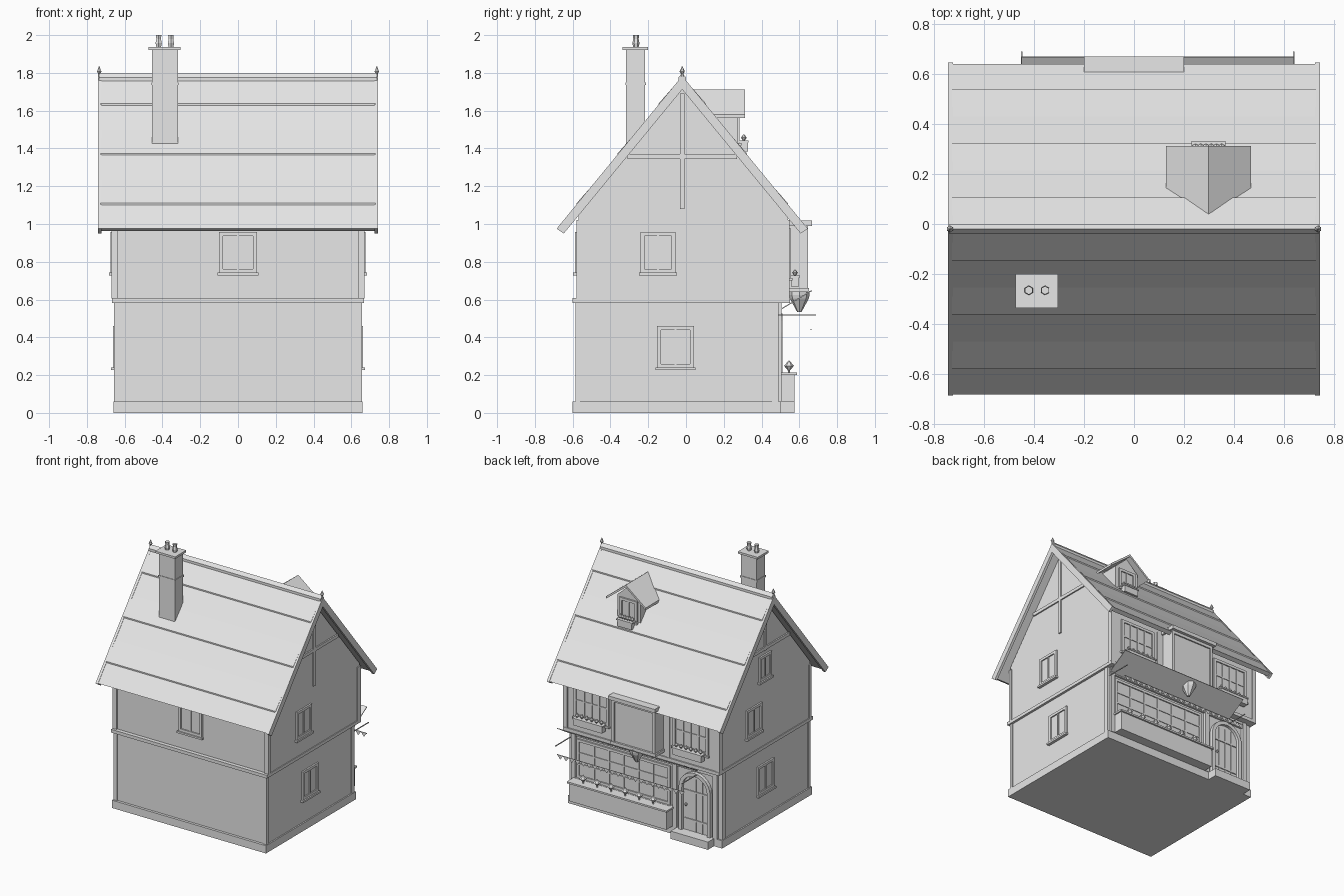
import bpy, bmesh, math
from mathutils import Matrix, Vector

cube = bpy.data.objects.get("Cube")
if cube:
    bpy.data.objects.remove(cube)

grey = bpy.data.materials.new("plain_grey")
grey.use_nodes = True
grey.diffuse_color = (0.8, 0.8, 0.8, 1)
grey.node_tree.nodes["Principled BSDF"].inputs["Base Color"].default_value = (0.8, 0.8, 0.8, 1)

RIDGE_Y, PITCH = -0.02, 1.216


def finish(name, bm):
    bmesh.ops.recalc_face_normals(bm, faces=bm.faces)
    mesh = bpy.data.meshes.new(name)
    bm.to_mesh(mesh)
    bm.free()
    mesh.materials.append(grey)
    obj = bpy.data.objects.new(name, mesh)
    bpy.context.scene.collection.objects.link(obj)
    return obj


def boxes(name, ranges, place=Matrix()):
    """Boxes given as (x0, x1, y0, y1, z0, z1), joined in one object."""
    bm = bmesh.new()
    for x0, x1, y0, y1, z0, z1 in ranges:
        mid = Vector((x0 + x1, y0 + y1, z0 + z1)) / 2
        size = Matrix.Diagonal((x1 - x0, y1 - y0, z1 - z0, 1))
        bmesh.ops.create_cube(bm, size=1, matrix=place @ Matrix.Translation(mid) @ size)
    return finish(name, bm)


def extrude(name, profile, axis, a, b):
    """Closed profile extruded along x (points are y, z) or y (points are x, z)."""
    bm = bmesh.new()
    verts = [bm.verts.new((a, p, q) if axis == "x" else (p, a, q)) for p, q in profile]
    face = bm.faces.new(verts)
    new = bmesh.ops.extrude_face_region(bm, geom=[face])["geom"]
    shift = (b - a, 0, 0) if axis == "x" else (0, b - a, 0)
    bmesh.ops.translate(bm, vec=shift, verts=[v for v in new if isinstance(v, bmesh.types.BMVert)])
    return finish(name, bm)


def turned(name, spots, rings, sides=6):
    """Stacked cone pieces, rings are (radius, height), repeated at each spot."""
    bm = bmesh.new()
    for spot in spots:
        for (r0, z0), (r1, z1) in zip(rings, rings[1:]):
            bmesh.ops.create_cone(bm, cap_ends=True, segments=sides, radius1=r0, radius2=r1, depth=z1 - z0,
                                  matrix=Matrix.Translation(Vector(spot) + Vector((0, 0, (z0 + z1) / 2))))
    return finish(name, bm)


def chevron(half, top, thick, cut):
    """Inverted V section of a roof, as offsets from its ridge line."""
    inner = half - cut
    right = [(0, top), (half, top - PITCH * half), (inner, top - thick - PITCH * inner), (0, top - thick)]
    return right + [(-p, q) for p, q in right[2:0:-1]]


def window(name, spot, turn, w, h, cols, rows, box=False):
    """Framed window; spot is the bottom middle on the wall, local +y is outward."""
    place = Matrix.Translation(spot) @ Matrix.Rotation(math.radians(turn), 4, "Z")
    f, s = 0.02, w / 2
    parts = [(-s, s, -0.01, 0.003, 0, h), (-s, -s + f, 0, 0.012, 0, h), (s - f, s, 0, 0.012, 0, h),
             (-s, s, 0, 0.012, h - f, h), (-s, s, 0, 0.012, 0, f),
             (-s - 0.008, s + 0.008, 0, 0.022, -0.014, 0)]
    for i in range(1, cols):
        u = -s + f + (w - 2 * f) * i / cols
        parts.append((u - 0.006, u + 0.006, 0, 0.009, 0, h))
    for i in range(1, rows):
        v = f + (h - 2 * f) * i / rows
        parts.append((-s, s, 0, 0.008, v - 0.005, v + 0.005))
    boxes(name, parts, place)
    if box:
        b = s * 0.82
        boxes(name + "_flower_box", [(-b, b, 0.012, 0.055, -0.045, 0.008),
                                     (-b - 0.006, b + 0.006, 0.008, 0.06, 0.002, 0.012)], place)
        n = 6
        spots = [place @ Vector((-b * 0.85 + 1.7 * b * i / (n - 1), 0.034, 0.012)) for i in range(n)]
        turned(name + "_flowers", spots, [(0.005, 0), (0.015, 0.015), (0.003, 0.032)])


# Walls, plinth and floor band
boxes("ground_floor", [(-0.65, 0.65, -0.58, 0.485, 0.01, 0.6)])
boxes("plinth", [(-0.66, 0.66, -0.6, 0.5, 0, 0.06)])
extrude("upper_floor", [(-0.57, 0.59), (0.54, 0.59), (0.54, 1.04), (RIDGE_Y, 1.72), (-0.57, 1.045)], "x", -0.662, 0.662)
boxes("floor_band", [(-0.668, 0.668, -0.6, 0.55, 0.582, 0.607)])

# Timber frame
posts = []
for s in (-1, 1):
    a, b = sorted((s * 0.625, s * 0.656))
    posts += [(a, b, 0.455, 0.491, 0.06, 0.585), (a, b, -0.586, -0.56, 0.06, 0.585)]
    a, b = sorted((s * 0.635, s * 0.669))
    posts += [(a, b, 0.51, 0.547, 0.605, 1.02), (a, b, -0.58, -0.555, 0.605, 1.02)]
    a, b = sorted((s * 0.65, s * 0.672))
    posts.append((a, b, -0.31, 0.27, 1.345, 1.37))
    posts.append((a, b, RIDGE_Y - 0.013, RIDGE_Y + 0.013, 1.08 if s > 0 else 1.34, 1.69))
    a, b = sorted((s * 0.215, s * 0.24))
    posts.append((a, b, 0.53, 0.547, 0.605, 1.0))
boxes("timber_frame", posts)

# Roof
to_ridge = lambda pts: [(p + RIDGE_Y, q) for p, q in pts]
extrude("roof", to_ridge(chevron(0.66, 1.78, 0.05, 0.03)), "x", -0.73, 0.73)
for name, a, b in (("left_bargeboard", 0.722, 0.742), ("right_bargeboard", -0.742, -0.722)):
    extrude(name, to_ridge(chevron(0.665, 1.784, 0.072, 0.038)), "x", a, b)
for i in range(3):
    for side, s in (("front", -1), ("back", 1)):
        up, low = 0.018 + 0.216 * i, 0.125 + 0.217 * i
        section = [(up, 1.781), (low, 1.79), (low, 1.775), (up, 1.775)]
        extrude(f"{side}_roof_course_{i + 1}", [(RIDGE_Y + s * d, z - PITCH * d) for d, z in section],
                "x", -0.727, 0.727)
extrude("ridge_cap", to_ridge(chevron(0.02, 1.8, 0.03, 0)), "x", -0.737, 0.737)
turned("ridge_finials", [(s * 0.735, RIDGE_Y, 1.78) for s in (-1, 1)],
       [(0.008, 0), (0.006, 0.015), (0.014, 0.027), (0.001, 0.056)])

# Chimney
boxes("chimney", [(-0.455, -0.318, -0.317, -0.216, 1.3, 1.925),
                  (-0.459, -0.314, -0.321, -0.212, 1.735, 1.75),
                  (-0.474, -0.304, -0.335, -0.2, 1.922, 1.938)])
turned("chimney_pots", [(x, -0.265, 1.935) for x in (-0.42, -0.355)],
       [(0.014, 0), (0.019, 0.022), (0.014, 0.045), (0.017, 0.065)])

# Dormer
DX = 0.298
extrude("dormer_wall", [(DX - 0.1, 1.35), (DX + 0.1, 1.35), (DX + 0.1, 1.6), (DX, 1.69), (DX - 0.1, 1.6)], "y", 0.05, 0.272)
drop = 0.133
bm = bmesh.new()
for s in (-1, 1):
    e = DX + s * 0.17
    tops = [(DX, 0.04, 1.713), (DX, 0.312, 1.713), (e, 0.312, 1.713 - drop), (e, 0.14, 1.713 - drop)]
    face = bm.faces.new([bm.verts.new(p) for p in tops])
    new = bmesh.ops.extrude_face_region(bm, geom=[face])["geom"]
    bmesh.ops.translate(bm, vec=(0, 0, -0.018), verts=[v for v in new if isinstance(v, bmesh.types.BMVert)])
finish("dormer_roof", bm)
window("dormer_window", (DX, 0.272, 1.43), 0, 0.15, 0.16, 2, 1, True)

# Windows
for x in (-0.425, 0.425):
    window("left_bay_window" if x > 0 else "right_bay_window", (x, 0.543, 0.715), 0, 0.3, 0.26, 4, 2, True)
window("front_window", (0, -0.575, 0.742), 180, 0.2, 0.215, 2, 1)
window("left_lower_window", (0.65, -0.055, 0.24), -90, 0.195, 0.22, 2, 1)
window("left_upper_window", (0.662, -0.148, 0.742), -90, 0.185, 0.215, 2, 1)
window("right_lower_window", (-0.65, -0.04, 0.24), 90, 0.195, 0.22, 2, 1)
window("right_upper_window", (-0.662, 0.12, 0.742), 90, 0.185, 0.215, 2, 1)
window("attic_window", (-0.662, -0.015, 1.12), 90, 0.15, 0.19, 2, 1)

# Projecting bay with its pendant
boxes("oriel", [(-0.185, 0.185, 0.53, 0.635, 0.65, 0.99), (-0.2, 0.2, 0.53, 0.668, 0.99, 1.018),
                (-0.195, 0.195, 0.53, 0.65, 0.64, 0.662),
                (-0.185, -0.165, 0.6, 0.645, 0.66, 0.99), (0.165, 0.185, 0.6, 0.645, 0.66, 0.99),
                (-0.18, 0.18, 0.6, 0.645, 0.968, 0.99)])
turned("oriel_pendant", [(0, 0.6, 0.535)], [(0.012, 0), (0.05, 0.07), (0.055, 0.09), (0.055, 0.11)], 8)

# Shop front
window("shop_window", (0.19, 0.485, 0.215), 0, 0.8, 0.3, 6, 3)
boxes("shop_counter", [(-0.235, 0.6, 0.48, 0.575, 0.06, 0.2), (-0.245, 0.61, 0.48, 0.588, 0.2, 0.213)])
turned("counter_goods", [(0.5 - 0.12 * i, 0.545, 0.212) for i in range(6)],
       [(0.006, 0), (0.005, 0.012), (0.026, 0.037), (0.002, 0.066)])
boxes("shop_pilasters", [(x - 0.018, x + 0.018, 0.48, 0.505, 0.06, 0.585) for x in (-0.255, -0.6, 0.615)])
boxes("shop_fascia", [(-0.62, 0.64, 0.48, 0.5, 0.535, 0.585)])

# Awning, arms and bunting
extrude("awning", [(0.49, 0.538), (0.668, 0.645), (0.665, 0.65), (0.487, 0.543)], "x", -0.45, 0.64)
boxes("awning_arms", [(x - 0.003, x + 0.003, 0.48, 0.688, 0.515, 0.521) for x in (-0.448, 0.638)])
bm = bmesh.new()
count = 22
step = 1.09 / count
for i in range(count):
    x = -0.45 + i * step
    bm.faces.new([bm.verts.new(p) for p in ((x, 0.662, 0.442), (x + step, 0.662, 0.442), (x + step / 2, 0.662, 0.41))])
finish("bunting_flags", bm)
boxes("bunting_cord", [(-0.45, 0.64, 0.66, 0.664, 0.44, 0.445)])


# Arched door
def arch(x, half, bottom, spring):
    curve = [(x + half * math.cos(math.pi * i / 12), spring + half * math.sin(math.pi * i / 12)) for i in range(13)]
    return [(x + half, bottom)] + curve + [(x - half, bottom)]


DOOR = -0.43
outer, inner = arch(DOOR, 0.135, 0.06, 0.39), arch(DOOR, 0.108, 0.06, 0.39)
extrude("door_surround", outer + inner[::-1], "y", 0.48, 0.512)
extrude("door", inner, "y", 0.48, 0.49)
boxes("door_planks", [(DOOR + d - 0.004, DOOR + d + 0.004, 0.485, 0.495, 0.06, 0.47) for d in (-0.055, 0, 0.055)]
      + [(DOOR - 0.1, DOOR + 0.1, 0.485, 0.497, z, z + 0.014) for z in (0.14, 0.36)])
turned("door_knob", [(DOOR + 0.08, 0.5, 0.25)], [(0.004, 0), (0.011, 0.011), (0.004, 0.022)], 8)
boxes("door_step", [(DOOR - 0.16, DOOR + 0.16, 0.49, 0.575, 0, 0.06)])
